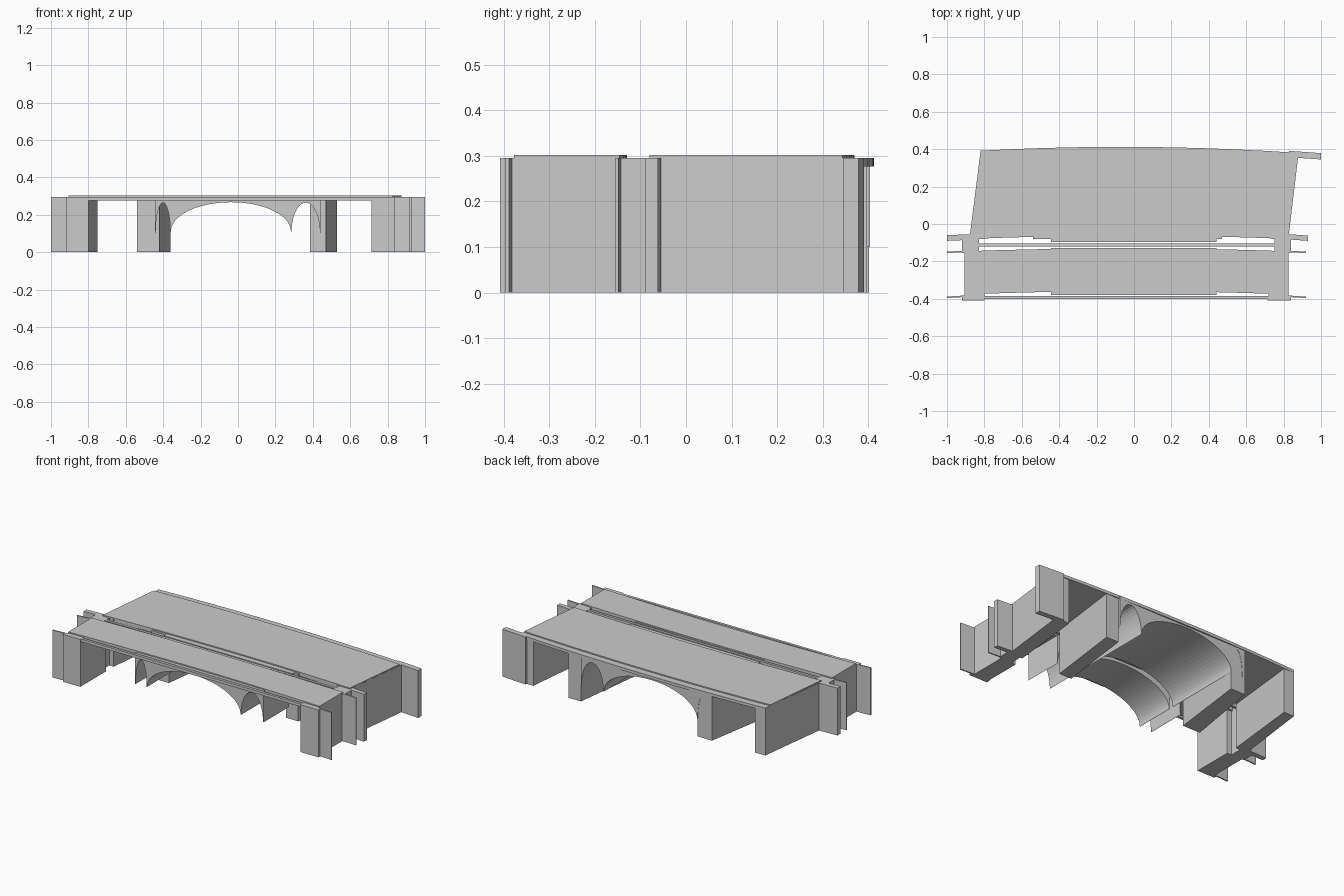
import bpy, bmesh, math

if "Cube" in bpy.data.objects:
    bpy.data.objects.remove(bpy.data.objects["Cube"])

TOP = 0.295      # top of masonry
ROAD = 0.302     # top of road surface
SOFFIT = 0.277   # underside of flat slabs


def extrude(name, pts, axis, lo, hi):
    """Extrude a closed outline: axis 'z' takes (x, y), axis 'y' takes (x, z)."""
    bm = bmesh.new()
    co = (lambda p: (p[0], p[1], lo)) if axis == 'z' else (lambda p: (p[0], lo, p[1]))
    face = bm.faces.new([bm.verts.new(co(p)) for p in pts])
    out = bmesh.ops.extrude_face_region(bm, geom=[face])['geom']
    d = hi - lo
    bmesh.ops.translate(bm, verts=[v for v in out if isinstance(v, bmesh.types.BMVert)],
                        vec=(0, 0, d) if axis == 'z' else (0, d, 0))
    bmesh.ops.recalc_face_normals(bm, faces=bm.faces)
    me = bpy.data.meshes.new(name)
    bm.to_mesh(me)
    bm.free()
    ob = bpy.data.objects.new(name, me)
    bpy.context.collection.objects.link(ob)
    return ob


def box(name, x0, x1, y0, y1, z0=0, z1=TOP):
    return extrude(name, [(x0, y0), (x1, y0), (x1, y1), (x0, y1)], 'z', z0, z1)


def bowed(x0, x1, y0, y1, bow, n=10):
    """Edge from (x0, y0) to (x1, y1) bowed towards +y in the middle."""
    return [(x0 + (x1 - x0) * t, y0 + (y1 - y0) * t + bow * 4 * t * (1 - t))
            for t in (i / n for i in range(n + 1))]


def arch(x0, x1, z, crown, n):
    """Half-ellipse intrados from left springing to right springing."""
    c, r = (x0 + x1) / 2, (x1 - x0) / 2
    return [(c - r * math.cos(math.pi * i / n), z + (crown - z) * math.sin(math.pi * i / n))
            for i in range(n + 1)]


# Arched spans: one big vault between two small ones, with hanging points
profile = [(-0.443, TOP), (-0.443, 0.10)]
profile += arch(-0.440, -0.362, 0.105, 0.265, 14)
profile += arch(-0.359, 0.283, 0.11, 0.267, 32)
profile += arch(0.286, 0.438, 0.105, 0.265, 18)
profile += [(0.441, 0.10), (0.441, TOP)]
extrude("rear_arch_span", profile, 'y', -0.096, 0.404)
extrude("front_arch_span", profile, 'y', -0.38, -0.128)

# Rear bridge: slab with bowed edges, and the road surface on it
extrude("rear_slab", bowed(-0.875, 0.825, -0.08, -0.08, 0.018)
        + bowed(0.88, -0.82, 0.38, 0.392, 0.026), 'z', SOFFIT, TOP)
extrude("rear_road", bowed(-0.875, 0.825, -0.08, -0.08, 0.018)
        + bowed(0.873, -0.826, 0.343, 0.352, 0.022), 'z', TOP, ROAD)

# Front bridge: slab and road
for name, z0, z1 in (("front_slab", SOFFIT, TOP), ("front_road", TOP, ROAD)):
    extrude(name, bowed(-0.905, 0.825, -0.377, -0.377, 0.018)
            + bowed(0.825, -0.905, -0.146, -0.146, 0.016), 'z', z0, z1)

# Edge beams, separated from the slabs by narrow slots
box("front_edge_beam", -0.90, 0.82, -0.40, -0.384, SOFFIT, TOP)
box("middle_edge_beam", -0.90, 0.82, -0.12, -0.104, SOFFIT, TOP)

# Skewed piers and abutments of the rear bridge (front x range, back x range, back y)
for name, a, b, c, d, yb in (
        ("left_pier", -0.54, -0.42, -0.46, -0.36, 0.402),
        ("right_pier", 0.385, 0.47, 0.445, 0.53, 0.397),
        ("rear_left_abutment", -0.88, -0.80, -0.82, -0.75, 0.392),
        ("rear_right_abutment", 0.735, 0.825, 0.785, 0.88, 0.38)):
    extrude(name, [(a, -0.08), (b, -0.08), (d, yb), (c, yb)], 'z', 0, TOP)

# Front bridge abutments, end blocks and joint blocks
for side, x0, x1, e0, e1, j0, j1 in (
        ("left", -0.905, -0.80, -0.92, -0.80, -0.92, -0.83),
        ("right", 0.72, 0.825, 0.715, 0.84, 0.75, 0.84)):
    box(f"front_{side}_abutment", x0, x1, -0.385, -0.155)
    box(f"front_{side}_end_block", e0, e1, -0.408, -0.384)
    box(f"{side}_joint_block", j0, j1, -0.155, -0.075)

# Wing walls (outline corners along the wall, then thickness in y)
for name, x0, y0, x1, y1, t in (
        ("rear_right_wing", 0.83, 0.357, 0.999, 0.345, 0.034),
        ("middle_left_wing", -1.0, -0.090, -0.86, -0.084, 0.03),
        ("middle_right_wing", 0.82, -0.082, 0.93, -0.090, 0.028),
        ("joint_left_wing", -1.0, -0.156, -0.90, -0.150, 0.008),
        ("joint_right_wing", 0.82, -0.150, 0.92, -0.156, 0.008),
        ("front_left_wing", -1.0, -0.396, -0.90, -0.390, 0.008),
        ("front_right_wing", 0.82, -0.390, 0.92, -0.396, 0.008)):
    extrude(name, [(x0, y0), (x1, y1), (x1, y1 + t), (x0, y0 + t)], 'z', 0, TOP)
